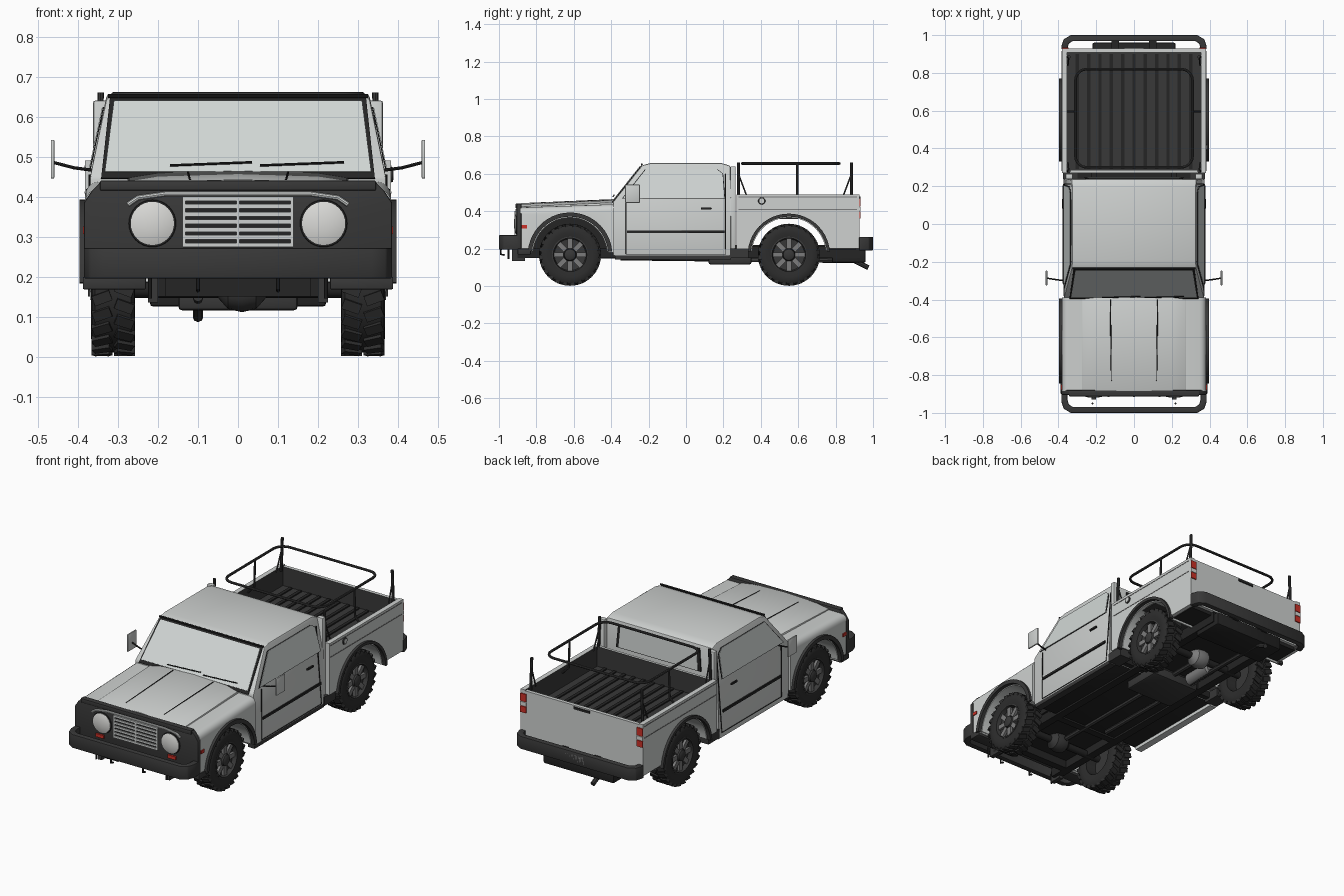
import bpy, bmesh, math
from mathutils import Vector, Matrix

if "Cube" in bpy.data.objects:
    bpy.data.objects.remove(bpy.data.objects["Cube"])

def mat(name, c):
    m = bpy.data.materials.new(name)
    m.diffuse_color = (*c, 1)
    m.use_nodes = True
    m.node_tree.nodes["Principled BSDF"].inputs["Base Color"].default_value = m.diffuse_color
    return m

BODY = mat("pale grey paint", (0.62, 0.64, 0.63))
GLASS = mat("pale glass", (0.64, 0.68, 0.67))
PLASTIC = mat("dark grey plastic", (0.04, 0.04, 0.04))
BLACK = mat("black trim", (0.018, 0.018, 0.018))
TYRE = mat("tyre rubber", (0.026, 0.026, 0.026))
METAL = mat("grey metal", (0.2, 0.2, 0.2))
RED = mat("red lamp", (0.6, 0.03, 0.02))
LAMP = mat("lamp lens", (0.7, 0.7, 0.68))

def finish(name, bm, mats, bev=0, rule=None):
    bmesh.ops.recalc_face_normals(bm, faces=bm.faces)
    if bev:
        es = [e for e in bm.edges if len(e.link_faces) == 2 and e.calc_face_angle(0) > 0.6]
        bmesh.ops.bevel(bm, geom=es, offset=bev, segments=2, affect='EDGES', profile=0.5, clamp_overlap=True)
    bm.normal_update()
    me = bpy.data.meshes.new(name)
    for m in (mats if isinstance(mats, (list, tuple)) else [mats]):
        me.materials.append(m)
    if rule:
        for f in bm.faces:
            f.material_index = rule(f)
    bm.to_mesh(me)
    bm.free()
    ob = bpy.data.objects.new(name, me)
    bpy.context.collection.objects.link(ob)
    return ob

def prism(name, pts, axis, lo, hi, m, bev=0, tweak=None, rule=None, round_top=None):
    """Extrude a 2D outline along an axis (0: y,z  1: x,z  2: x,y)."""
    bm = bmesh.new()
    def p3(p, h):
        q = list(p)
        q.insert(axis, h)
        return q
    a = [bm.verts.new(p3(p, lo)) for p in pts]
    b = [bm.verts.new(p3(p, hi)) for p in pts]
    bm.faces.new(a)
    bm.faces.new(b)
    for i in range(len(pts)):
        j = (i + 1) % len(pts)
        bm.faces.new((a[i], a[j], b[j], b[i]))
    if tweak:
        for v in bm.verts:
            tweak(v.co)
    bmesh.ops.recalc_face_normals(bm, faces=bm.faces)
    if round_top:
        es = [e for e in bm.edges if all(round_top(v.co) for v in e.verts)]
        bmesh.ops.bevel(bm, geom=es, offset=0.035, segments=4, affect='EDGES', profile=0.5)
    return finish(name, bm, m, bev, rule)

def box(name, x, y, z, m, bev=0, rule=None):
    return prism(name, [(x[0], y[0]), (x[1], y[0]), (x[1], y[1]), (x[0], y[1])], 2, z[0], z[1], m, bev, rule=rule)

def tube(name, pts, r, m, cyclic=False, sides=2):
    cu = bpy.data.curves.new(name, 'CURVE')
    cu.dimensions = '3D'
    cu.bevel_depth, cu.bevel_resolution, cu.use_fill_caps = r, sides, True
    sp = cu.splines.new('POLY')
    sp.points.add(len(pts) - 1)
    for p, q in zip(sp.points, pts):
        p.co = (*q, 1)
    sp.use_cyclic_u = cyclic
    tmp = bpy.data.objects.new("tmp", cu)
    bpy.context.collection.objects.link(tmp)
    me = bpy.data.meshes.new_from_object(tmp.evaluated_get(bpy.context.evaluated_depsgraph_get()))
    bpy.data.objects.remove(tmp)
    me.materials.clear()
    me.materials.append(m)
    ob = bpy.data.objects.new(name, me)
    bpy.context.collection.objects.link(ob)
    return ob

def lathe(name, prof, c, m, axis='X', n=32):
    """Revolve (along, radius) pairs about an axis through c."""
    bm = bmesh.new()
    rot = {'X': Matrix(), 'Y': Matrix.Rotation(math.pi / 2, 4, 'Z')}[axis]
    rings = [[bm.verts.new(Vector(c) + rot @ Vector((h, r * math.cos(t), r * math.sin(t))))
              for t in (2 * math.pi * k / n for k in range(n))] for h, r in prof]
    for a, b in zip(rings, rings[1:]):
        for k in range(n):
            bm.faces.new((a[k], a[(k + 1) % n], b[(k + 1) % n], b[k]))
    bm.faces.new(rings[0])
    bm.faces.new(rings[-1])
    return finish(name, bm, m)

def plate(name, pts, off, th, m, scale=1.0):
    """Thin plate following a flat 3D outline, pushed outward."""
    pts = [Vector(p) for p in pts]
    c = sum(pts, Vector()) / len(pts)
    n = (pts[1] - pts[0]).cross(pts[2] - pts[1]).normalized()
    if n.dot(c - Vector((0, 0, 0.3))) < 0:
        n = -n
    bm = bmesh.new()
    a, b = [[bm.verts.new(c + (p - c) * scale + n * d) for p in pts] for d in (off, off + th)]
    bm.faces.new(a)
    bm.faces.new(b)
    for i in range(len(pts)):
        j = (i + 1) % len(pts)
        bm.faces.new((a[i], a[j], b[j], b[i]))
    return finish(name, bm, m)

AXZ, FY, RY = 0.167, -0.62, 0.55
def arc(cy, r, a0, a1, n=22):
    return [(cy + r * math.cos(a0 + (a1 - a0) * k / n), AXZ + r * math.sin(a0 + (a1 - a0) * k / n)) for k in range(n + 1)]

# Cab with inward-leaning upper sides
def cab_x(z):
    return 0.372 - 0.042 * max(0, z - 0.45) / 0.195
def lean(co):
    co.x = math.copysign(cab_x(co.z), co.x)
prism("cab", [(-0.39, 0.16), (-0.39, 0.45), (-0.235, 0.645), (-0.19, 0.657), (0.19, 0.657), (0.237, 0.643),
              (0.24, 0.45), (0.24, 0.16)], 0, -1, 1, [BODY, BLACK], 0.008, lean,
      lambda f: int(f.normal.z < -0.9))
def ws(x, t):
    return (x, -0.39 + 0.155 * t, 0.45 + 0.195 * t)
plate("windscreen_frame", [ws(-0.342, -0.03), ws(0.342, -0.03), ws(0.32, 1), ws(-0.32, 1)], 0, 0.004, BLACK)
plate("windscreen", [ws(-0.333, 0.04), ws(0.333, 0.04), ws(0.31, 0.955), ws(-0.31, 0.955)], 0.004, 0.003, GLASS)
tube("roof_front_edge", [(-0.325, -0.236, 0.651), (0.325, -0.236, 0.651)], 0.005, BLACK)
for x0, x1 in ((-0.17, 0.035), (0.055, 0.265)):
    tube("wiper", [(x0, -0.39, 0.478), (x1, -0.384, 0.486)], 0.003, BLACK)
back = [(-0.25, 0.24, 0.5), (0.25, 0.24, 0.5), (0.24, 0.237, 0.62), (-0.24, 0.237, 0.62)]
plate("rear_window_frame", back, 0, 0.006, BLACK, 1.06)
plate("rear_window", back, 0.006, 0.003, GLASS, 0.99)

# Bonnet with a gentle crown, rising towards the windscreen
def rise(co):
    if co.y > -0.5:
        co.z += 0.022
prism("bonnet", [(-0.28, 0.39), (-0.275, 0.425), (-0.2, 0.437), (0, 0.443), (0.2, 0.437), (0.275, 0.425), (0.28, 0.39)],
      1, -0.885, -0.375, BODY, 0.004, rise)
box("engine_bay", (-0.235, 0.235), (-0.88, -0.38), (0.2, 0.42), BLACK)

for s in (1, -1):
    # Front wing and load bed side, each with a wheel arch cut out
    def side(y0, y1, zb, z0, z1, cy):
        a0 = math.asin((zb - AXZ) / 0.205)
        return [(y0, zb), (y0, z0), (y1, z1), (y1, zb)] + arc(cy, 0.205, a0, math.pi - a0)
    prism("front_wing", side(-0.885, -0.388, 0.18, 0.42, 0.437, FY), 0, s * 0.235, s * 0.382, BODY,
          round_top=lambda c: abs(c.x) > 0.37 and c.z > 0.41)
    prism("bed_side", side(0.27, 0.928, 0.2, 0.49, 0.49, RY), 0, s * 0.355, s * 0.382, [BODY, PLASTIC],
          rule=lambda f, s=s: int(f.normal.x * s < -0.9))
    for cy, nm in ((FY, "front"), (RY, "rear")):
        a, r = 0.08, (0.226 if cy < 0 else 0.22)
        prism(nm + "_arch_flare", arc(cy, r, a, math.pi - a) + arc(cy, 0.204, math.pi - a, a), 0, s * 0.37, s * 0.396, PLASTIC)
        prism(nm + "_arch_liner", arc(cy, 0.206, 0.1, 3.04) + arc(cy, 0.199, 3.04, 0.1), 0, s * 0.22, s * 0.375, BODY)
    box("wing_valance", (s * 0.23, s * 0.388), (-0.9, -0.83), (0.168, 0.2), PLASTIC, 0.004)
    # Side windows, door seams and trim
    win = [(s * cab_x(z), y, z) for y, z in ((-0.335, 0.47), (-0.215, 0.622), (0.165, 0.622), (0.195, 0.6), (0.205, 0.47))]
    plate("side_window_seal", win, 0, 0.003, BLACK, 1.02)
    plate("side_window", win, 0.003, 0.002, GLASS)
    tube("door_seam", [(s * cab_x(z), y, z) for y, z in ((-0.32, 0.455), (-0.32, 0.17), (0.212, 0.17), (0.212, 0.6))], 0.003, BLACK, sides=1)
    box("door_trim", (s * 0.37, s * 0.378), (-0.315, 0.205), (0.283, 0.296), BLACK)
    box("door_handle", (s * 0.37, s * 0.38), (0.08, 0.135), (0.408, 0.42), BLACK, 0.003)
    box("sill", (s * 0.33, s * 0.37), (-0.38, 0.24), (0.142, 0.165), PLASTIC if s > 0 else BODY)
    for z in (0.41, 0.475):
        box("bed_seam", (s * 0.38, s * 0.3835), (0.28, 0.915), (z - 0.0025, z + 0.0025), METAL)
    box("bed_skirt", (s * 0.3, s * 0.375), (0.235, 0.335), (0.15, 0.2), PLASTIC)
    box("cab_rear_pillar", (s * 0.325, s * 0.362), (0.237, 0.265), (0.2, 0.64), BODY, 0.005)
    # Door mirror
    box("mirror", (s * 0.459, s * 0.468), (-0.325, -0.247), (0.445, 0.542), BODY, 0.003)
    tube("mirror_arm", [(s * 0.365, -0.3, 0.466), (s * 0.41, -0.295, 0.472), (s * 0.46, -0.287, 0.485)], 0.004, BLACK)
    # Lamps
    lathe("headlamp_ring", [(0, 0.06), (-0.006, 0.058), (-0.006, 0.05)], (s * 0.214, -0.903, 0.333), BLACK, 'Y')
    lathe("headlamp", [(0, 0.054), (-0.008, 0.054), (-0.013, 0.04), (-0.016, 0.02), (-0.017, 0.006)], (s * 0.214, -0.903, 0.333), LAMP, 'Y')
    box("front_indicator", (s * 0.2, s * 0.25), (-0.915, -0.905), (0.25, 0.268), RED)
    box("side_marker", (s * 0.375, s * 0.387), (-0.88, -0.85), (0.307, 0.325), RED)
    for z0, z1, m in ((0.425, 0.468, RED), (0.4, 0.422, LAMP), (0.362, 0.397, RED)):
        box("tail_lamp", (s * 0.346, s * 0.381), (0.92, 0.934), (z0, z1), m)
    # Rack posts with corner braces
    for y, d in ((0.28, 0.045), (0.885, -0.045)):
        tube("rack_post", [(s * 0.35, y, 0.47), (s * 0.343, y, 0.66)], 0.008, PLASTIC)
        tube("rack_brace", [(s * 0.35, y + d, 0.48), (s * 0.345, y, 0.6)], 0.004, PLASTIC)
    tube("rack_stay", [(s * 0.355, 0.595, 0.46), (s * 0.315, 0.595, 0.5), (s * 0.31, 0.595, 0.655)], 0.006, PLASTIC)
    # Chassis rails, brackets and bonnet lines
    box("chassis_rail", (s * 0.18, s * 0.225), (-0.9, 0.93), (0.15, 0.21), BLACK)
    box("front_bracket", (s * 0.2, s * 0.225), (-0.93, -0.86), (0.135, 0.2), PLASTIC)
    tube("tow_hook", [(s * 0.22, -0.95, 0.2), (s * 0.22, -0.95, 0.145)], 0.005, BLACK)
    tube("tow_hook_tip", [(s * 0.1, -0.99, 0.195), (s * 0.1, -0.99, 0.17), (s * 0.1, -0.97, 0.165)], 0.005, BLACK)
    tube("bonnet_line", [(s * 0.12, -0.83, 0.4405), (s * 0.125, -0.4, 0.461)], 0.003, BLACK, sides=1)
lathe("fuel_cap", [(0, 0.02), (0.006, 0.018)], (0.381, 0.405, 0.455), PLASTIC, n=20)
lathe("fuel_cap_centre", [(0, 0.014), (0.008, 0.013)], (0.381, 0.405, 0.455), BODY, n=20)

# Front mask, grille and brow trim
half = [(0.385, 0.2), (0.385, 0.385), (0.365, 0.415), (0.34, 0.44)]
prism("front_mask", half + [(-x, z) for x, z in reversed(half)], 1, -0.905, -0.88, PLASTIC, 0.004)
box("mask_lip", (-0.345, 0.345), (-0.912, -0.88), (0.415, 0.44), PLASTIC, 0.004)
box("grille_recess", (-0.137, 0.137), (-0.908, -0.9), (0.272, 0.4), BLACK)
for i in range(7):
    z = 0.279 + i * 0.0193
    box("grille_bar", (-0.137, 0.137), (-0.914, -0.906), (z - 0.0055, z + 0.0055), BODY)
for x in (-0.135, 0, 0.135):
    box("grille_upright", (x - 0.004, x + 0.004), (-0.916, -0.906), (0.274, 0.4), BODY)
tube("brow_trim", [(-0.275, -0.906, 0.38), (-0.25, -0.906, 0.397), (-0.18, -0.906, 0.407), (0.18, -0.906, 0.407),
                   (0.25, -0.906, 0.397), (0.275, -0.906, 0.38)], 0.006, BODY)

# Bumpers: hollow U shapes
def bumper(name, y0, y1, z0, z1, w):
    d = math.copysign(1, y1)
    o = [(0.385, y0), (0.385, y1 - d * 0.06), (0.372, y1 - d * 0.022), (0.335, y1)]
    i = [(0.352, y0), (0.352, y1 - d * 0.07), (0.345, y1 - d * 0.045), (0.325, y1 - d * w)]
    neg = lambda l: [(-x, y) for x, y in reversed(l)]
    prism(name, o + neg(o) + [(-x, y) for x, y in i] + list(reversed(i)), 2, z0, z1, PLASTIC, 0.005)
bumper("front_bumper", -0.88, -1.0, 0.195, 0.272, 0.032)
bumper("rear_bumper", 0.925, 1.0, 0.19, 0.262, 0.032)
for x in (-0.1, 0.1):
    box("bumper_mount", (x - 0.02, x + 0.02), (0.9, 0.98), (0.19, 0.24), BLACK)
box("plate_panel", (-0.06, 0.06), (0.998, 1.0), (0.205, 0.245), METAL)

# Load bed
box("bed_floor", (-0.356, 0.356), (0.275, 0.92), (0.358, 0.378), PLASTIC)
for i in range(11):
    x = -0.3 + i * 0.06
    box("floor_rib", (x - 0.009, x + 0.009), (0.29, 0.9), (0.374, 0.385), BLACK)
box("bed_front_wall", (-0.36, 0.36), (0.27, 0.285), (0.2, 0.49), [BODY, PLASTIC], rule=lambda f: int(f.normal.y > 0.9))
box("tailgate", (-0.375, 0.375), (0.908, 0.928), (0.215, 0.485), [BODY, PLASTIC], rule=lambda f: int(f.normal.y < -0.9))
box("tailgate_handle", (-0.05, 0.05), (0.926, 0.933), (0.465, 0.478), BLACK)
loop = []
for cx, cy, a in ((0.25, 0.76, 0), (-0.25, 0.76, 1), (-0.25, 0.36, 2), (0.25, 0.36, 3)):
    loop += [(cx + 0.06 * math.cos((a + k / 5) * math.pi / 2), cy + 0.06 * math.sin((a + k / 5) * math.pi / 2), 0.655) for k in range(6)]
tube("rack_loop", loop, 0.007, PLASTIC, cyclic=True)

# Underside
box("floor_pan", (-0.345, 0.345), (-0.39, 0.27), (0.165, 0.2), BLACK)
box("rear_pan", (-0.36, 0.36), (0.76, 0.91), (0.195, 0.215), BLACK)
box("rear_crossbox", (-0.22, 0.22), (0.78, 0.96), (0.125, 0.2), BLACK, 0.008)
box("centre_pan", (-0.2, 0.2), (-0.86, 0.91), (0.195, 0.22), BLACK)
box("fuel_tank", (-0.15, 0.15), (0.12, 0.35), (0.115, 0.17), PLASTIC, 0.012)
for y in (-0.8, -0.4, 0.3):
    box("cross_member", (-0.2, 0.2), (y - 0.02, y + 0.02), (0.15, 0.2), BLACK)
for y, m in ((FY, PLASTIC), (RY, METAL)):
    lathe("axle", [(-0.27, 0.02), (0.27, 0.02)], (0, y, AXZ), BLACK, n=12)
    lathe("differential", [(-0.06, 0.02), (-0.035, 0.048), (0, 0.056), (0.035, 0.048), (0.06, 0.02)], (0.01, y, AXZ), m, n=20)
tube("drive_shaft", [(0.01, -0.55, 0.16), (0.01, 0.5, 0.16)], 0.014, PLASTIC)
lathe("silencer", [(-0.09, 0.025), (-0.08, 0.035), (0.08, 0.035), (0.09, 0.025)], (-0.1, 0.43, 0.165), METAL, 'Y', 16)
tube("exhaust_pipe", [(-0.1, -0.35, 0.15), (-0.1, 0.9, 0.135), (-0.1, 0.975, 0.098)], 0.013, PLASTIC)

# Wheels: tyre with staggered lugs, dished rim, eight spokes
tyre = lathe("tyre", [(0.015, 0.085), (-0.05, 0.09), (-0.055, 0.12), (-0.053, 0.146), (-0.045, 0.157), (0.045, 0.157),
                      (0.053, 0.146), (0.055, 0.12), (0.05, 0.095), (0.015, 0.088)], (0, 0, 0), TYRE, n=40)
def blocks(name, n, size, place, m):
    bm = bmesh.new()
    for k in range(n):
        for M in place(2 * math.pi * k / n, math.pi / n):
            bmesh.ops.create_cube(bm, size=1, matrix=M @ Matrix.Diagonal((*size, 1)))
    return finish(name, bm, m)
R = Matrix.Rotation
lugs = blocks("tyre_lugs", 24, (0.046, 0.026, 0.016), lambda t, h: [
    R(t + (h if sx > 0 else 0), 4, 'X') @ Matrix.Translation((sx * 0.028, 0, 0.157)) @ R(sx * 0.35, 4, 'Z') for sx in (1, -1)], TYRE)
rim = lathe("rim", [(0.01, 0.09), (0.052, 0.097), (0.054, 0.09), (0.03, 0.084), (0.026, 0.035), (0.05, 0.03), (0.056, 0.02)], (0, 0, 0), PLASTIC)
spokes = blocks("rim_spokes", 8, (0.014, 0.026, 0.052), lambda t, h: [R(t, 4, 'X') @ Matrix.Translation((0.036, 0, 0.06))], METAL)
for part in (tyre, lugs, rim, spokes):
    for i, (s, y) in enumerate(((1, FY), (1, RY), (-1, FY), (-1, RY))):
        ob = part if i == 0 else part.copy()
        if i:
            bpy.context.collection.objects.link(ob)
        ob.location = (s * 0.312, y, AXZ)
        ob.rotation_euler.z = 0 if s > 0 else math.pi

# Smooth shading with edges kept crisp
bpy.ops.object.select_all(action='SELECT')
bpy.context.view_layer.objects.active = tyre
bpy.ops.object.shade_smooth_by_angle(angle=math.radians(32))
